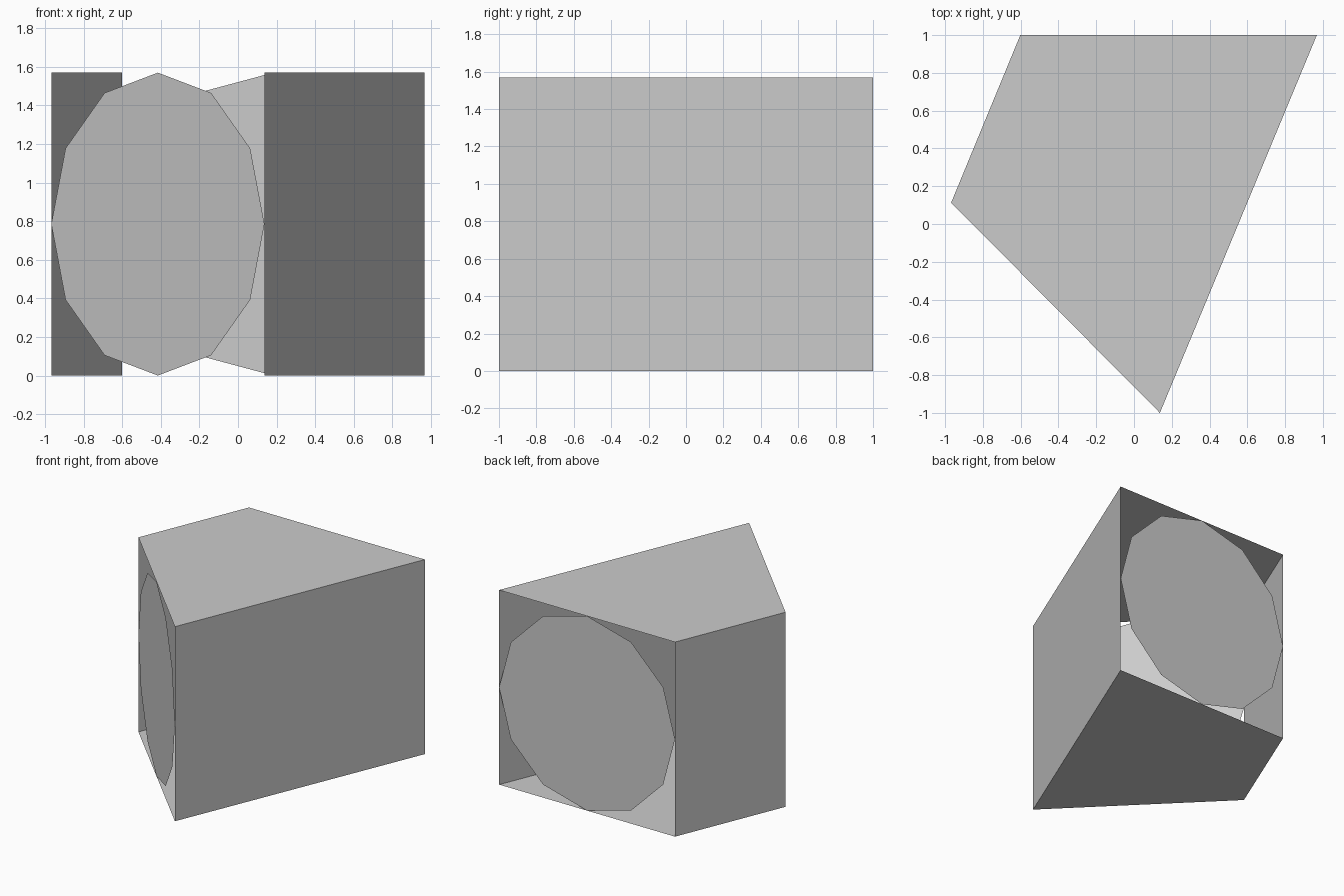
import bpy, math
from mathutils import Vector

if "Cube" in bpy.data.objects:
    bpy.data.objects.remove(bpy.data.objects["Cube"])

H = 1.57
# Plan corners, counter-clockwise seen from above
back_left, side_left = Vector((-0.602, 1.0, 0)), Vector((-0.968, 0.113, 0))
front, back_right = Vector((0.137, -1.0, 0)), Vector((0.968, 1.0, 0))
plan = [back_left, side_left, front, back_right]
UP = Vector((0, 0, H))


def face(name, points):
    mesh = bpy.data.meshes.new(name)
    mesh.from_pydata([tuple(p) for p in points], [], [list(range(len(points)))])
    obj = bpy.data.objects.new(name, mesh)
    bpy.context.collection.objects.link(obj)
    return obj


def wall(name, a, b):
    return face(name, [a, b, b + UP, a + UP])


def disc(name, a, b, sides=12):
    # Twelve-sided disc inscribed in the opening between two corners
    centre = (a + b + UP) / 2
    angles = [2 * math.pi * i / sides for i in range(sides)]
    return face(name, [centre + (b - a) / 2 * math.cos(t) + UP / 2 * math.sin(t)
                       for t in angles])


# Floor and roof sheets
face("floor", plan[::-1])
face("roof", [p + UP for p in plan])

# Solid side walls
wall("left_wall", back_left, side_left)
wall("right_wall", front, back_right)

# Discs set in the open front-left and back sides
disc("front_disc", side_left, front)
disc("back_disc", back_right, back_left)
